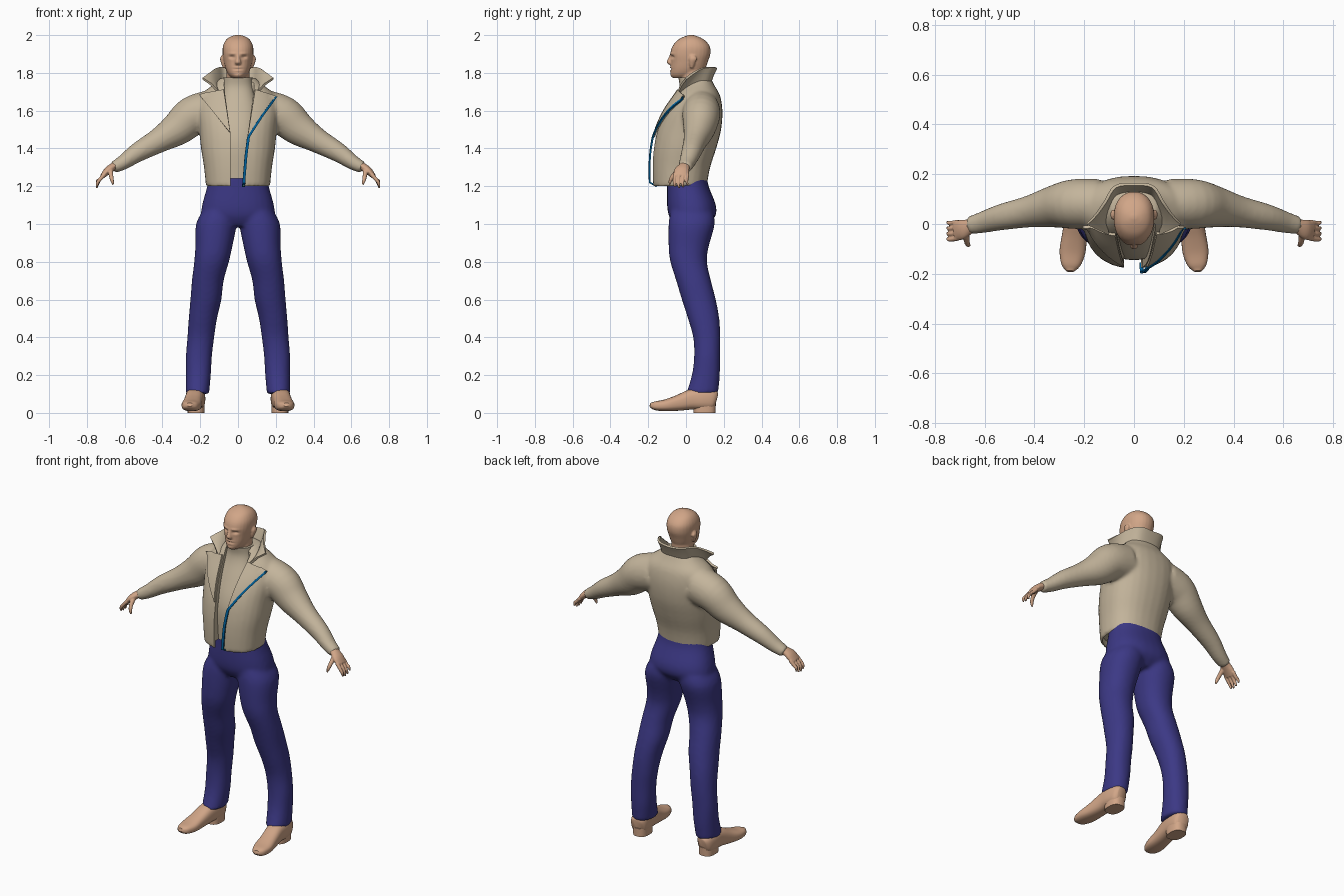
import bpy, bmesh, math
from mathutils import Vector
from mathutils.bvhtree import BVHTree

if "Cube" in bpy.data.objects:
    bpy.data.objects.remove(bpy.data.objects["Cube"])

X, Y, Z = Vector((1, 0, 0)), Vector((0, 1, 0)), Vector((0, 0, 1))


def material(name, rgb):
    m = bpy.data.materials.new(name)
    m.use_nodes = True
    m.diffuse_color = (*rgb, 1)
    m.node_tree.nodes["Principled BSDF"].inputs["Base Color"].default_value = (*rgb, 1)
    return m


BEIGE = material("beige cloth", (0.55, 0.46, 0.33))
SKIN = material("tan skin", (0.64, 0.38, 0.245))
NAVY = material("navy cloth", (0.045, 0.04, 0.235))
BLUE = material("blue zip", (0.0, 0.12, 0.33))


def spline(points, steps=4):
    """Smooth curve through tuples of any length."""
    out = []
    for i in range(len(points) - 1):
        a, b, c, d = (points[max(0, min(len(points) - 1, i + k))] for k in (-1, 0, 1, 2))
        for s in range(steps):
            t = s / steps
            out.append(tuple(q + t / 2 * (r - p + t * (2*p - 5*q + 4*r - w + t * (3*q - p - 3*r + w)))
                             for p, q, r, w in zip(a, b, c, d)))
    return out + [tuple(points[-1])]


def tube(bm, rings, ref=Y, flat=False, sides=28, power=2.0):
    """Closed loft through rings of (x, y, z, half width, half depth)."""
    rings = spline(rings)
    loops = []
    for i, (x, y, z, ru, rv) in enumerate(rings):
        before, after = rings[max(i - 1, 0)], rings[min(i + 1, len(rings) - 1)]
        t = Z if flat else (Vector(after[:3]) - Vector(before[:3])).normalized()
        v = (ref - t * t.dot(ref)).normalized()
        u = v.cross(t)
        loop = []
        for k in range(sides):
            c, s = math.cos(k * math.tau / sides), math.sin(k * math.tau / sides)
            pu = math.copysign(abs(c) ** (2 / power), c) * ru
            pv = math.copysign(abs(s) ** (2 / power), s) * rv
            loop.append(bm.verts.new(Vector((x, y, z)) + u * pu + v * pv))
        loops.append(loop)
    faces = [bm.faces.new((a[k], a[(k + 1) % sides], b[(k + 1) % sides], b[k]))
             for a, b in zip(loops, loops[1:]) for k in range(sides)]
    faces += [bm.faces.new(loops[0]), bm.faces.new(loops[-1])]
    bmesh.ops.recalc_face_normals(bm, faces=faces)


def upright(profile):
    """Rings from (z, half width, front y, back y)."""
    return [(0, (f + b) / 2, z, w, (b - f) / 2) for z, w, f, b in profile]


def flip(rings, side):
    return [(r[0] * side, *r[1:]) for r in rings]


def add_object(name, bm, mat):
    mesh = bpy.data.meshes.new(name)
    bm.to_mesh(mesh)
    bm.free()
    if mat:
        mesh.materials.append(mat)
    ob = bpy.data.objects.new(name, mesh)
    bpy.context.collection.objects.link(ob)
    return ob


def bake(ob, mat):
    """Apply the modifiers and shade smoothly with sharp creases."""
    dg = bpy.context.evaluated_depsgraph_get()
    mesh = bpy.data.meshes.new_from_object(ob.evaluated_get(dg), depsgraph=dg)
    ob.modifiers.clear()
    ob.data = mesh
    mesh.materials.clear()
    mesh.materials.append(mat)
    mesh.shade_smooth()
    mesh.set_sharp_from_angle(angle=math.radians(42))
    return ob


def fused(name, bm, mat, voxel, smooth=5):
    ob = add_object(name, bm, mat)
    m = ob.modifiers.new("fuse", 'REMESH')
    m.mode, m.voxel_size = 'VOXEL', voxel
    m = ob.modifiers.new("soften", 'SMOOTH')
    m.factor, m.iterations = 0.5, smooth
    return bake(ob, mat)


# Trousers: pelvis and two legs
bm = bmesh.new()
tube(bm, upright([(0.99, .13, -.06, .11), (1.04, .19, -.09, .155), (1.1, .19, -.1, .158),
                  (1.2, .163, -.1, .12), (1.26, .155, -.1, .11)]), flat=True, power=2.3)
leg = [(.215, .085, .1, .062, .085), (.21, .105, .2, .066, .074), (.207, .112, .3, .069, .069),
       (.197, .11, .4, .071, .072), (.186, .093, .5, .075, .083), (.17, .068, .6, .082, .09),
       (.16, .04, .7, .084, .092), (.14, .014, .8, .092, .097), (.128, .014, .88, .098, .106),
       (.114, .03, 1, .108, .122), (.09, .03, 1.08, .09, .11)]
for side in (1, -1):
    tube(bm, flip(leg, side), flat=True, power=2.15)
fused("trousers", bm, NAVY, .011)

# Jacket: torso and sleeves
bm = bmesh.new()
tube(bm, upright([(1.2, .17, -.175, .11), (1.3, .18, -.178, .128), (1.4, .196, -.172, .16),
                  (1.5, .205, -.152, .186), (1.6, .215, -.108, .193), (1.68, .2, -.055, .18),
                  (1.735, .135, -.025, .15), (1.775, .09, 0, .13)]), flat=True, power=2.3)
sleeve = [(.14, .08, 1.6, .11, .1), (.24, .08, 1.572, .105, .1), (.32, .07, 1.505, .09, .085),
          (.42, .05, 1.442, .066, .064), (.53, .028, 1.38, .052, .053), (.61, .006, 1.325, .039, .043),
          (.662, -.006, 1.298, .031, .036)]
for side in (1, -1):
    tube(bm, flip(sleeve, side))
jacket = fused("jacket", bm, BEIGE, .01)

# Chest surface, kept for laying the lapels and zip on it
bm = bmesh.new()
bm.from_mesh(jacket.data)
chest = BVHTree.FromBMesh(bm)
bm.free()

# Cut the front opening and hollow the hem
opening = [(-.04, 1.1), (.022, 1.1), (.035, 1.36), (.05, 1.46), (.085, 1.72), (.085, 1.85),
           (-.085, 1.85), (-.07, 1.7), (-.04, 1.48)]
bm = bmesh.new()
face = bm.faces.new([bm.verts.new((x, -.4, z)) for x, z in opening])
moved = bmesh.ops.extrude_face_region(bm, geom=[face])["geom"]
bmesh.ops.translate(bm, vec=Y * .4, verts=[v for v in moved if isinstance(v, bmesh.types.BMVert)])
bmesh.ops.recalc_face_normals(bm, faces=bm.faces)
cutters = [add_object("opening_cutter", bm, None)]
bm = bmesh.new()
tube(bm, upright([(1.15, .157, -.163, .098), (1.24, .157, -.163, .1)]), flat=True, power=2.3)
cutters.append(add_object("hem_cutter", bm, None))
for cutter in cutters:
    cutter.hide_render = True
    m = jacket.modifiers.new("cut", 'BOOLEAN')
    m.operation, m.solver, m.object = 'DIFFERENCE', 'EXACT', cutter
bake(jacket, BEIGE)
for cutter in cutters:
    bpy.data.objects.remove(cutter)

# Shirt with high neck
bm = bmesh.new()
tube(bm, upright([(1.24, .11, -.135, .05), (1.4, .12, -.145, .08), (1.5, .12, -.127, .1),
                  (1.6, .11, -.085, .1), (1.68, .09, -.048, .1), (1.73, .08, -.035, .1),
                  (1.775, .074, -.04, .1)]), flat=True, power=2.3)
bake(add_object("shirt", bm, BEIGE), BEIGE)


def plate(name, polygons, mat, offset, thickness):
    """Thin sheet laid on the chest, from outlines in x and z."""
    bm = bmesh.new()
    for poly in polygons:
        bm.faces.new([bm.verts.new((x, 0, z)) for x, z in poly])
    bmesh.ops.remove_doubles(bm, verts=bm.verts, dist=.0005)
    bmesh.ops.subdivide_edges(bm, edges=bm.edges, cuts=7, use_grid_fill=True)
    for v in bm.verts:
        hit = chest.ray_cast(Vector((v.co.x, -1, v.co.z)), Y)[0]
        v.co.y = min(hit.y if hit else 0, 0) - offset
    bmesh.ops.recalc_face_normals(bm, faces=bm.faces)
    ob = add_object(name, bm, mat)
    m = ob.modifiers.new("thickness", 'SOLIDIFY')
    m.thickness, m.offset = thickness, 0
    bake(ob, mat)


# Lapels and the zip along the left edge
plate("right_lapel", [[(-.205, 1.685), (-.075, 1.71), (-.04, 1.48)]], BEIGE, .012, .012)
plate("left_lapel", [[(.2, 1.675), (.09, 1.71), (.05, 1.46)]], BEIGE, .012, .012)
path = [(.022, 1.2), (.035, 1.36), (.048, 1.46), (.115, 1.565), (.195, 1.675)]
plate("zip", [[a, (a[0] + .014, a[1]), (b[0] + .014, b[1]), b] for a, b in zip(path, path[1:])],
      BLUE, .018, .009)

# Upturned collar
foot = [(0, .125, 1.74), (.07, .11, 1.735), (.1, .06, 1.73), (.112, 0, 1.715), (.1, -.045, 1.695)]
rim = [(0, .16, 1.825), (.075, .15, 1.83), (.115, .09, 1.825), (.15, .04, 1.8), (.188, 0, 1.77)]
rows = []
for line in (foot, rim):
    rows.append(spline([(-x, y, z) for x, y, z in line[:0:-1]] + line))
rows.insert(1, [tuple(Vector(a).lerp(Vector(b), .5) + Vector((0, 0, .008))) for a, b in zip(*rows)])
bm = bmesh.new()
rows = [[bm.verts.new(p) for p in row] for row in rows]
for low, high in zip(rows, rows[1:]):
    for i in range(len(low) - 1):
        bm.faces.new((low[i], low[i + 1], high[i + 1], high[i]))
collar = add_object("collar", bm, BEIGE)
m = collar.modifiers.new("thickness", 'SOLIDIFY')
m.thickness, m.offset = .012, 0
bake(collar, BEIGE)

# Head with neck, nose and ears
bm = bmesh.new()
tube(bm, upright([(1.772, .03, -.068, .06), (1.79, .05, -.08, .085), (1.82, .065, -.081, .102),
                  (1.86, .075, -.08, .116), (1.9, .081, -.083, .129), (1.94, .08, -.072, .126),
                  (1.973, .065, -.045, .1), (1.992, .04, -.01, .065), (2.001, .01, .02, .035)]),
     flat=True, power=2.2)
tube(bm, upright([(1.72, .062, -.03, .095), (1.82, .06, -.03, .1)]), flat=True)
tube(bm, [(0, -.076, 1.9, .009, .008), (0, -.084, 1.875, .011, .012), (0, -.088, 1.855, .016, .014),
          (0, -.08, 1.843, .012, .008)], flat=True)
for side in (1, -1):
    tube(bm, flip([(.074, .03, 1.825, .006, .008), (.08, .033, 1.85, .009, .015),
                   (.085, .038, 1.875, .01, .02), (.081, .035, 1.893, .005, .012)], side), flat=True)
head = fused("head", bm, SKIN, .005, 3)
# Eye sockets, brows, lips, mouth line and chin: x, z, x size, z size, depth
for x, z, sx, sz, depth in [(.032, 1.884, .015, .008, .012), (.03, 1.902, .02, .006, -.005),
                            (0, 1.82, .022, .004, .006), (0, 1.828, .02, .004, -.005),
                            (0, 1.811, .018, .004, -.005), (0, 1.786, .02, .01, -.004)]:
    for side in ((1, -1) if x else (1,)):
        for v in head.data.vertices:
            if v.co.y < -.03:
                v.co.y += depth * math.exp(-((v.co.x - x * side) / sx) ** 2 - ((v.co.z - z) / sz) ** 2)

for side, label in ((1, "left"), (-1, "right")):
    # Hand: palm, four fingers, thumb
    bm = bmesh.new()
    tube(bm, flip([(.63, 0, 1.32, .02, .026), (.66, -.01, 1.303, .021, .03), (.69, -.022, 1.282, .02, .04),
                   (.718, -.028, 1.252, .013, .04)], side))
    for i in range(4):
        y, drop = -.058 + .022 * i, (.006, 0, .003, .016)[i]
        tube(bm, flip([(.708, y, 1.262, .011, .01), (.732, y - .004, 1.235, .01, .009),
                       (.744, y - .004, 1.212 + drop, .009, .008),
                       (.748, y, 1.19 + drop, .005, .005)], side), sides=12)
    tube(bm, flip([(.675, -.035, 1.288, .015, .015), (.672, -.066, 1.258, .012, .012),
                   (.667, -.082, 1.232, .01, .01), (.66, -.086, 1.208, .005, .005)], side), sides=12)
    fused(label + "_hand", bm, SKIN, .004, 2)

    # Shoe: upper and heel block
    bm = bmesh.new()
    tube(bm, flip([(.22, .158, .066, .03, .04), (.222, .14, .07, .046, .055), (.225, .09, .075, .052, .06),
                   (.229, .03, .071, .05, .054), (.238, -.04, .053, .05, .042), (.247, -.11, .04, .052, .031),
                   (.254, -.165, .038, .038, .023), (.256, -.19, .044, .014, .01)], side), ref=Z, power=2.6)
    tube(bm, flip([(.222, .098, 0, .044, .058), (.222, .098, .05, .046, .06)], side), flat=True, power=2.6)
    bake(add_object(label + "_shoe", bm, SKIN), SKIN)
